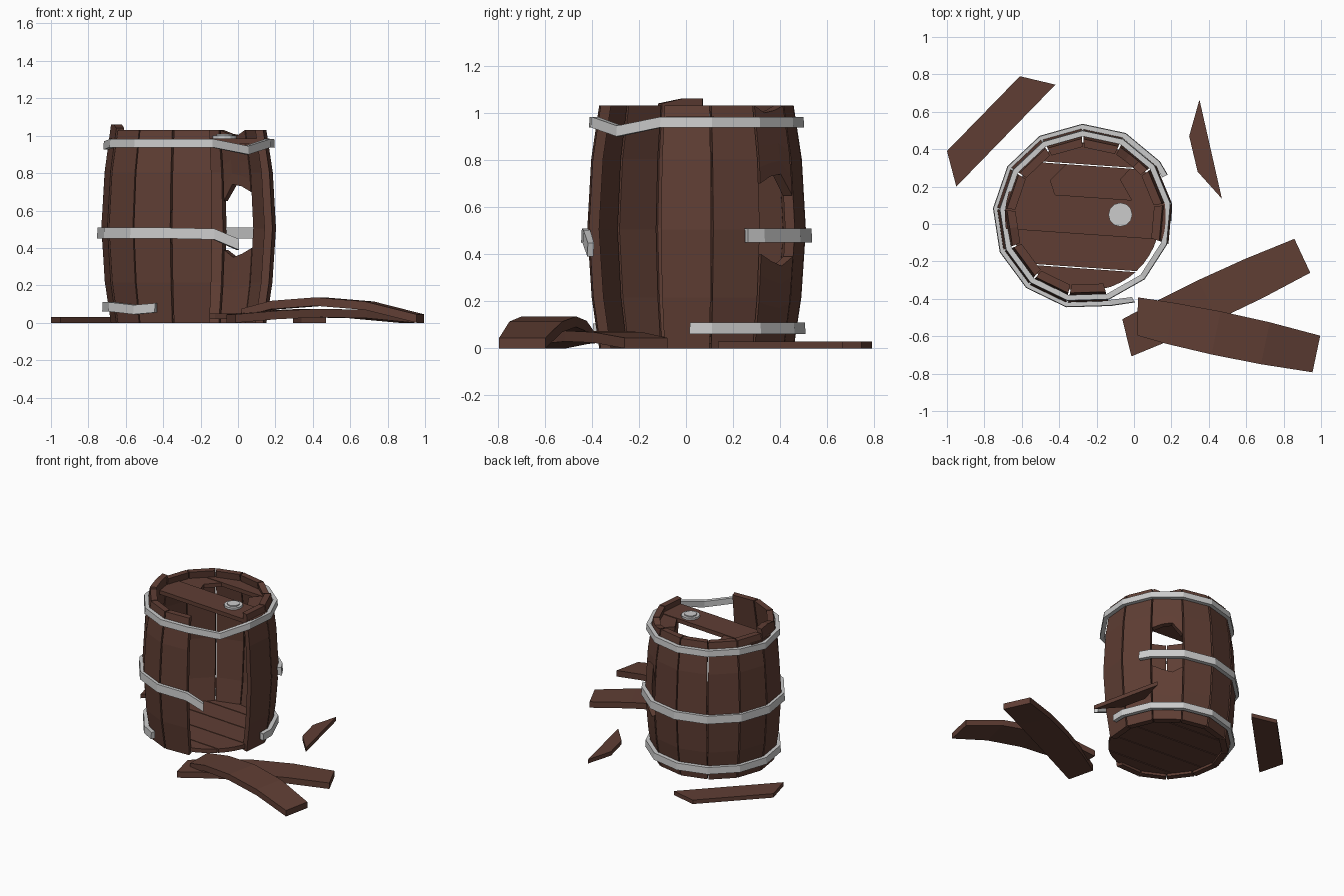
import bpy, math, random
from mathutils import Vector

if "Cube" in bpy.data.objects:
    bpy.data.objects.remove(bpy.data.objects["Cube"])

random.seed(4)
CX, CY = -0.26, 0.04
N = 13
STEP = 360 / N
START = -74.3            # edge of the gap left by two missing staves

wood = bpy.data.materials.new("wood")
wood.diffuse_color = (0.115, 0.048, 0.034, 1)
wood.use_nodes = True
wood.node_tree.nodes["Principled BSDF"].inputs["Base Color"].default_value = wood.diffuse_color


def mesh(name, verts, faces, mat):
    me = bpy.data.meshes.new(name)
    me.from_pydata([tuple(v) for v in verts], [], faces)
    ob = bpy.data.objects.new(name, me)
    bpy.context.collection.objects.link(ob)
    if mat:
        me.materials.append(mat)
    # consistent outward normals
    import bmesh
    bm = bmesh.new()
    bm.from_mesh(me)
    bmesh.ops.recalc_face_normals(bm, faces=bm.faces)
    bm.to_mesh(me)
    bm.free()
    return ob


def slab(name, outer, inner, mat):
    """Closed solid between two equal grids of points."""
    r, c = len(outer), len(outer[0])
    verts = [p for g in (outer, inner) for row in g for p in row]
    o = r * c
    faces = []
    for i in range(r - 1):
        for j in range(c - 1):
            q = (i * c + j, i * c + j + 1, (i + 1) * c + j + 1, (i + 1) * c + j)
            faces += [q, tuple(k + o for k in reversed(q))]
    rim = [j for j in range(c)] + [i * c + c - 1 for i in range(1, r)]
    rim += [(r - 1) * c + j for j in range(c - 2, -1, -1)]
    rim += [i * c for i in range(r - 2, 0, -1)]
    for a, b in zip(rim, rim[1:] + rim[:1]):
        faces.append((a, b, b + o, a + o))
    return mesh(name, verts, faces, mat)


def prism(name, pts, z0, z1, mat):
    n = len(pts)
    verts = [(x, y, z) for z in (z0, z1) for x, y in pts]
    faces = [tuple(range(n)), tuple(range(n, 2 * n))]
    faces += [(i, (i + 1) % n, (i + 1) % n + n, i + n) for i in range(n)]
    return mesh(name, verts, faces, mat)


def polar(a, r, z):
    a = math.radians(a)
    return Vector((CX + r * math.cos(a), CY + r * math.sin(a), z))


def radius(z):
    prof = [(-1, .42), (0, .42), (.22, .453), (.5, .472), (.8, .455), (1.03, .42), (2, .40)]
    for (z0, r0), (z1, r1) in zip(prof, prof[1:]):
        if z <= z1:
            return r0 + (r1 - r0) * (z - z0) / (z1 - z0)


def stave(name, a0, bottom, top):
    """Stave with ragged ends: bottom/top heights for each column."""
    jit = random.uniform(-.006, .003)
    n = len(top)

    def sheet(off):
        rows = []
        for f in (0, .21, .49, .78, 1):
            row = []
            for j in range(n):
                z = bottom[j] + (top[j] - bottom[j]) * f
                r = radius(z) + jit - off
                p0, p1 = polar(a0 + .6, r, z), polar(a0 + STEP - .6, r, z)
                row.append(p0.lerp(p1, j / (n - 1)))
            rows.append(row)
        return rows
    slab(name, sheet(0), sheet(.045), wood)


# standing staves, one of them snapped through the middle
for k in range(2, N):
    a0 = START + k * STEP
    if k == 4:
        stave("broken_stave_lower", a0, [0] * 4, [.40, .37, .35, .39])
        stave("broken_stave_upper", a0, [.70, .73, .74, .65], [1.03, 1.0, 1.01, 1.03])
    elif k == 9:
        stave("tall_stave", a0, [0] * 3, [1.06, 1.06, 1.04])
    else:
        stave("stave_%d" % k, a0, [0] * 3, [1.03, 1.03, 1.03])


def hoop(name, pts, h, t=.03):
    """Metal band through (angle, outer radius, bottom z)."""
    outer = [[polar(a, r, z), polar(a, r - .003, z + h)] for a, r, z in pts]
    inner = [[polar(a, r - t, z), polar(a, r - t - .003, z + h)] for a, r, z in pts]
    slab(name, outer, inner, None)


# hoops: top one whole and sagging over the gap, others torn open
ang = [START + k * STEP for k in range(N + 1)]
hoop("top_hoop", [(a, .462, .90 if k == 1 else .925 if k == 9 else .938)
                  for k, a in enumerate(ang)], .045)
hoop("middle_hoop", [(27, .494, .45)] + [(a, .496, .45) for a in ang[4:13]]
     + [(-74.3, .497, .445), (-60, .53, .39)], .058)
hoop("bottom_hoop", [(-3, .462, .06)] + [(a, .468, .06) for a in ang[3:11]]
     + [(a, .468, .045) for a in ang[11:12]] + [(-113, .475, .055)], .05)


# heads: planks cut from a disc, turned slightly
def place(pts):
    a = math.radians(-4)
    return [(CX + x * math.cos(a) - y * math.sin(a),
             CY + x * math.sin(a) + y * math.cos(a)) for x, y in pts]


def arc(y0, y1, r, side):
    ys = [y0 + (y1 - y0) * i / 4 for i in range(5)]
    return [(side * math.sqrt(max(r * r - y * y, .002)), y) for y in ys]


def plank(name, y0, y1, r, z0, z1):
    prism(name, place(arc(y0, y1, r, 1) + arc(y1, y0, r, -1)), z0, z1, wood)


cuts = [-.397, -.275, -.09, .10, .275, .397]
for i, (a, b) in enumerate(zip(cuts, cuts[1:])):
    plank("bottom_plank_%d" % i, a + .003, b - .003, .40, .02, .05)
plank("top_plank_main", -.095, .105, .43, .955, .985)
plank("top_plank_back", .278, .39, .40, .95, .98)
prism("top_plank_broken_left",
      place([(-.17, .105), (-.20, .18), (-.12, .272)] + arc(.272, .105, .40, -1)), .95, .98, wood)
prism("top_plank_broken_right",
      place([(.22, .272), (.17, .21), (.24, .105)] + arc(.105, .272, .40, 1)), .95, .98, wood)

# metal bung
for nm, r, z0, z1 in (("bung_rim", .064, .98, 1.0), ("bung_cap", .043, .99, 1.008)):
    prism(nm, [(-.073 + r * math.cos(i * math.pi / 6), .05 + r * math.sin(i * math.pi / 6))
               for i in range(12)], z0, z1, None)


# fallen staves, arched along their length
def fallen(name, p, q, width, z_ends, rise, skew):
    p, q = Vector(p), Vector(q)
    d = (q - p).normalized()
    s = Vector((-d.y, d.x))

    def sheet(dz):
        rows = []
        for f in (0, .2, .45, .72, 1):
            c = p.lerp(q, f)
            z = z_ends[0] + (z_ends[1] - z_ends[0]) * f + rise * (1 - (2 * f - 1) ** 2)
            w = width * (1 + .18 * (1 - (2 * f - 1) ** 2)) / 2
            sk = d * (skew if f == 0 else 0)
            rows.append([Vector((*(c + s * w * k + sk * (k - 1)), z + dz)) for k in (-1, 0, 1)])
        return rows
    slab(name, sheet(.045), sheet(0), wood)


fallen("fallen_stave_upper", (.0, -.49), (.975, -.695), .20, (.03, 0), .075, -.02)
fallen("fallen_stave_lower", (-.02, -.60), (.90, -.17), .20, (0, 0), .03, .02)

# flat splinters on the ground
prism("splinter_left", [(-.61, .79), (-1.0, .39), (-.95, .20), (-.42, .745)], 0, .03, wood)
prism("splinter_right", [(.35, .665), (.295, .47), (.34, .28), (.47, .135)], 0, .03, wood)
